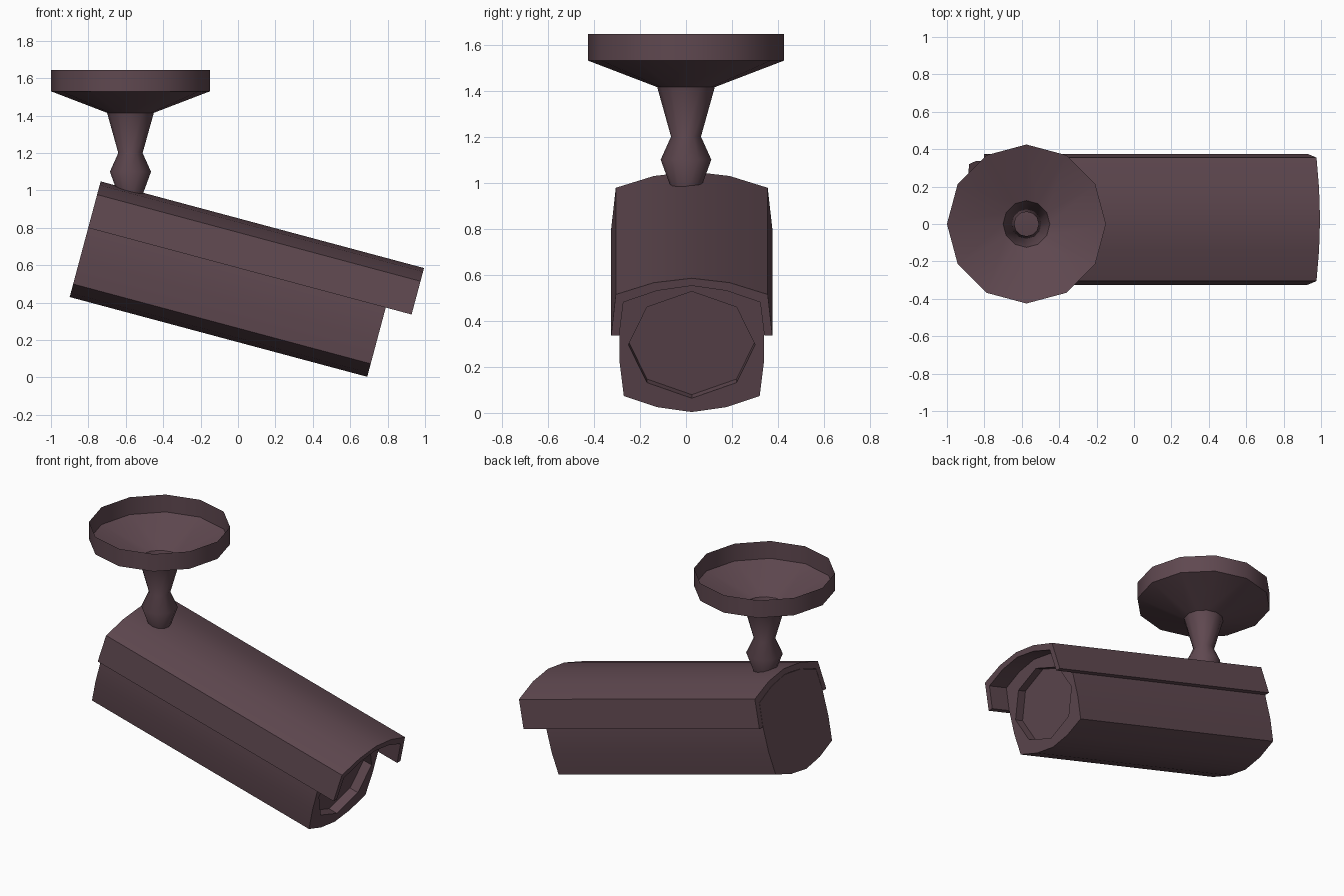
import bpy, bmesh, math
from mathutils import Matrix

if "Cube" in bpy.data.objects:
    bpy.data.objects.remove(bpy.data.objects["Cube"])

SHELL = (0.115, 0.065, 0.08, 1)
mat = bpy.data.materials.new("dark_plum")
mat.diffuse_color = SHELL
mat.use_nodes = True
mat.node_tree.nodes["Principled BSDF"].inputs["Base Color"].default_value = mat.diffuse_color

# Tilted camera frame: local x runs along the barrel, z up from its lowest ridge
TILT = Matrix.Translation((-0.9, 0.025, 0.43)) @ Matrix.Rotation(math.radians(15), 4, 'Y')


def finish(name, bm, matrix, closed=True, angle=32):
    if closed:
        bmesh.ops.recalc_face_normals(bm, faces=bm.faces[:])
    mesh = bpy.data.meshes.new(name)
    bm.to_mesh(mesh)
    bm.free()
    obj = bpy.data.objects.new(name, mesh)
    bpy.context.collection.objects.link(obj)
    obj.matrix_world = matrix
    mesh.materials.append(mat)
    bpy.ops.object.select_all(action='DESELECT')
    obj.select_set(True)
    bpy.context.view_layer.objects.active = obj
    bpy.ops.object.shade_smooth_by_angle(angle=math.radians(angle))
    return obj


def ring(bm, points, x):
    return [bm.verts.new((x, y, z)) for y, z in points]


def skin(bm, a, b):
    n = len(a)
    for i in range(n):
        j = (i + 1) % n
        bm.faces.new((a[i], a[j], b[j], b[i]))


def loop_edges(bm, verts):
    return [bm.edges.get((verts[i - 1], verts[i])) for i in range(len(verts))]


def mirrored(half):
    # half profile starts and ends on the centre line
    return half + [(-y, z) for y, z in reversed(half[1:-1])]


# Camera body with recessed octagonal lens window
bm = bmesh.new()
body = mirrored([(0, 0), (0.15, 0.022), (0.295, 0.072), (0.313, 0.22),
                 (0.313, 0.383), (0.295, 0.53), (0.15, 0.582), (0, 0.604)])
window = [(0.275 * math.cos(k * math.pi / 4), 0.302 + 0.24 * math.sin(k * math.pi / 4))
          for k in range(8)]
back, front = ring(bm, body, 0), ring(bm, body, 1.647)
lip, floor = ring(bm, window, 1.647), ring(bm, window, 1.587)
skin(bm, back, front)
skin(bm, lip, floor)
bm.faces.new(back)
bm.faces.new(floor)
bmesh.ops.triangle_fill(bm, edges=loop_edges(bm, front) + loop_edges(bm, lip),
                        use_beauty=True, normal=(1, 0, 0))
finish("camera_body", bm, TILT)

# Sun hood: thick shell wrapped over the body and overhanging the front
bm = bmesh.new()
outer = [(0.35, 0.383), (0.33, 0.567), (0.165, 0.62), (0, 0.64)]
inner = [(0.315, 0.383), (0.297, 0.532), (0.15, 0.584), (0, 0.606)]


def arch(half):
    return half + [(-y, z) for y, z in reversed(half[:-1])]


out_pts, in_pts = arch(outer), arch(inner)
o0, o1 = ring(bm, out_pts, 0), ring(bm, out_pts, 1.79)
i0, i1 = ring(bm, in_pts, 0), ring(bm, in_pts, 1.79)
for a, b in ((o0, o1), (i1, i0), (i0, o0), (o1, i1)):
    for k in range(len(a) - 1):
        bm.faces.new((a[k], a[k + 1], b[k + 1], b[k]))
for k in (0, -1):
    bm.faces.new((o0[k], o1[k], i1[k], i0[k]))
finish("sun_hood", bm, TILT)

# Ceiling mount: open-topped twelve-sided flange, neck and swivel joint
bm = bmesh.new()
profile = [(0.055, 0.95), (0.11, 1.10), (0.065, 1.20),
           (0.125, 1.415), (0.425, 1.53), (0.425, 1.645)]
SIDES = 12
rings = [[bm.verts.new((r * math.cos(2 * math.pi * k / SIDES),
                        r * math.sin(2 * math.pi * k / SIDES), z)) for k in range(SIDES)]
         for r, z in profile]
for a, b in zip(rings, rings[1:]):
    skin(bm, a, b)
finish("ceiling_mount", bm, Matrix.Translation((-0.575, 0, 0)), closed=False, angle=50)
